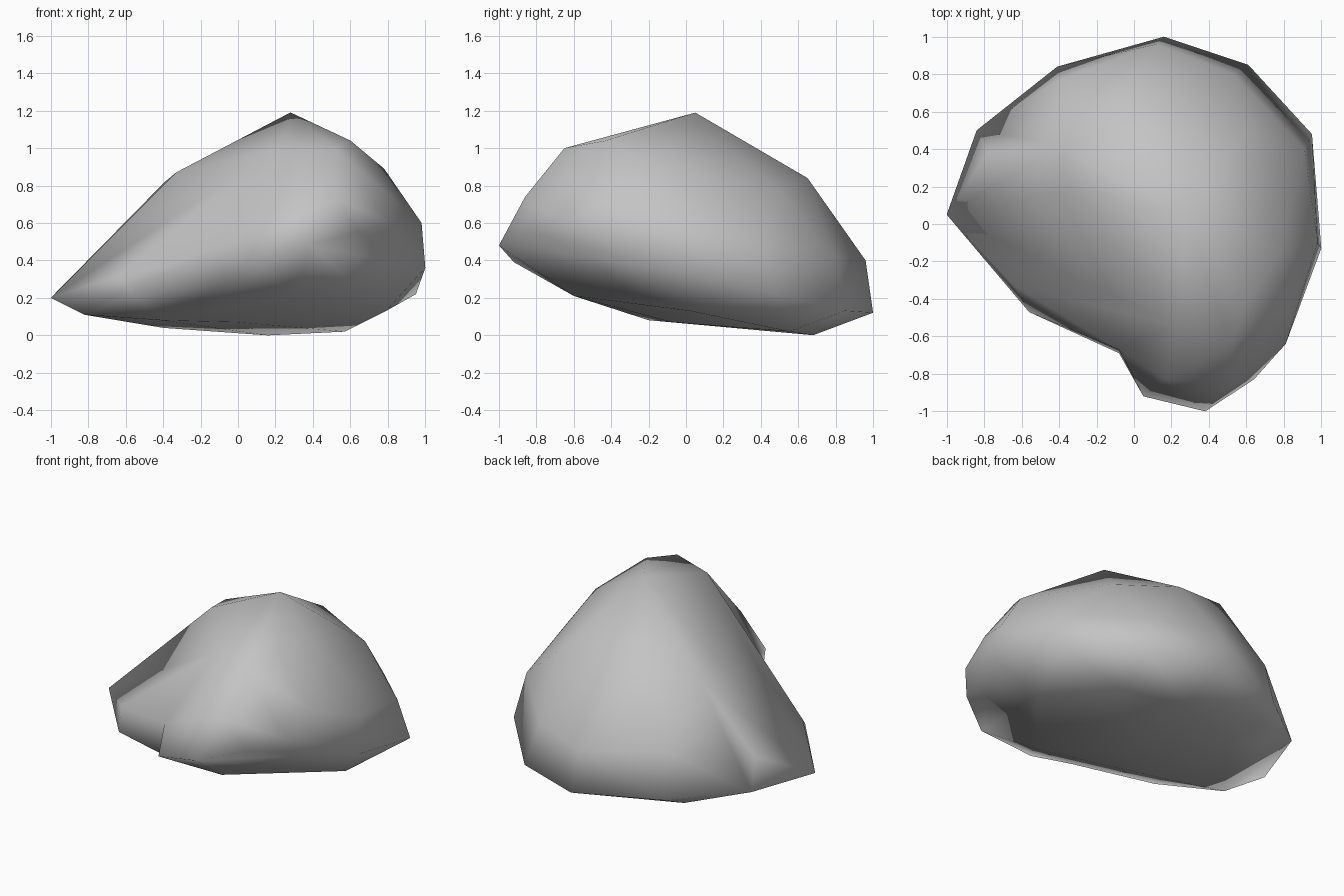
import bpy
import bmesh

# Remove the default cube only
default_cube = bpy.data.objects.get("Cube")
if default_cube:
    bpy.data.objects.remove(default_cube, do_unlink=True)


def make_material(name, colour):
    material = bpy.data.materials.new(name)
    material.use_nodes = True
    material.diffuse_color = colour
    shader = material.node_tree.nodes["Principled BSDF"]
    shader.inputs["Base Color"].default_value = colour
    shader.inputs["Roughness"].default_value = 0.9
    return material


# Widest outline of the boulder, anticlockwise from its right tip
rim = [
    (-1, .05, .2), (-.82, -.12, .11), (-.56, -.47, .22), (.05, -.92, .39),
    (.38, -1, .48), (.64, -.83, .55), (.81, -.64, .6), (1, -.13, .36),
    (.95, .48, .22), (.61, .85, .13), (.16, 1, .12), (-.41, .84, .16),
    (-.84, .5, .2),
]

# Sloping underside
underside = [
    (.16, .68, 0), (.57, .55, .02), (-.47, .69, .1), (-.4, .43, .04),
    (.79, .02, .13), (0, -.08, .07), (.3, -.6, .21), (-.4, -.2, .08),
]

# Shoulders between the outline and the crown
shoulders = [
    (.98, -.1, .6), (.91, .4, .5), (.53, .8, .42), (.12, .96, .4),
    (-.4, .77, .45), (-.78, .38, .38), (.52, -.86, .74), (.84, -.42, .72),
    (.17, -.83, .64), (-.64, -.33, .32),
]

# Crown, with the peak and the front hump
crown = [
    (.28, .05, 1.19), (-.33, .19, .87), (-.39, .42, .82), (-.14, .65, .84),
    (.18, .65, .84), (.6, -.43, 1.04), (.52, -.65, 1), (.22, -.54, 1),
    (.78, -.15, .89), (.6, .5, .77),
]

# Notch on the front right: each corner joins the hull at its first place,
# then sinks to its second
notch = [
    ((-.105, -.825, .335), (-.08, -.69, .28)),
    ((-.11, -.69, .54), (-.08, -.67, .48)),
]


def make_boulder(name, points, sunken, material):
    """Wrap the points in a faceted skin and press the notch into it."""
    bm = bmesh.new()
    for point in points:
        bm.verts.new(point)
    corners = [(bm.verts.new(outer), inner) for outer, inner in sunken]
    hull = bmesh.ops.convex_hull(bm, input=list(bm.verts))
    stray = {item for item in hull["geom_interior"] + hull["geom_unused"]
             if isinstance(item, bmesh.types.BMVert)}
    for corner, inner in corners:
        corner.co = inner
    bmesh.ops.delete(bm, geom=list(stray), context="VERTS")
    bmesh.ops.recalc_face_normals(bm, faces=list(bm.faces))
    for face in bm.faces:
        face.smooth = True

    mesh = bpy.data.meshes.new(name)
    bm.to_mesh(mesh)
    bm.free()
    mesh.materials.append(material)
    boulder = bpy.data.objects.new(name, mesh)
    bpy.context.collection.objects.link(boulder)
    return boulder


stone = make_material("stone_grey", (0.55, 0.55, 0.55, 1))
make_boulder("boulder", rim + underside + shoulders + crown, notch, stone)
